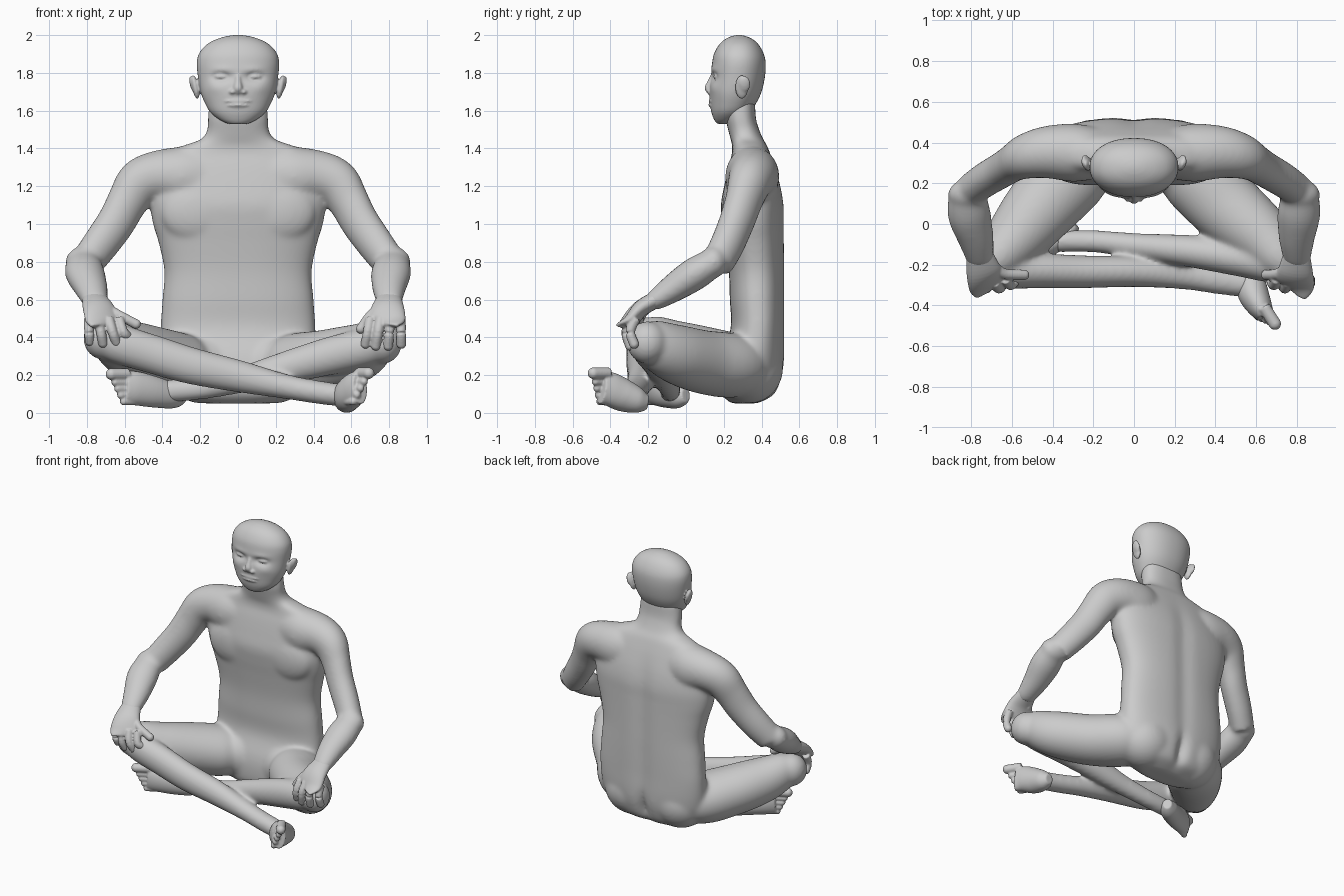
import bpy, bmesh, math
from mathutils import Vector, Matrix

bm = bmesh.new()
Z = Vector((0, 0, 1))


def spline(pts, n=6):
    """Catmull-Rom through points of any dimension."""
    p = [pts[0]] + list(pts) + [pts[-1]]
    out = []
    for i in range(1, len(p) - 2):
        for k in range(n):
            t = k / n
            out.append([0.5 * (2 * b + (c - a) * t + (2 * a - 5 * b + 4 * c - d) * t * t
                        + (3 * b - a - 3 * c + d) * t ** 3)
                        for a, b, c, d in zip(p[i - 1], p[i], p[i + 1], p[i + 2])])
    return out + [list(pts[-1])]


def loft(pts, flat=False, power=2.0, seg=40):
    """Skin of ellipses; each point is x, y, z, side radius, upper radius."""
    P = spline(pts)
    rings = []
    for i, (x, y, z, ra, rb) in enumerate(P):
        t = Vector(P[min(i + 1, len(P) - 1)][:3]) - Vector(P[max(i - 1, 0)][:3])
        a = Vector((1, 0, 0)) if flat else t.cross(Z).normalized()
        b = Vector((0, 1, 0)) if flat else a.cross(t).normalized()
        ring = []
        for k in range(seg):
            c, s = math.cos(2 * math.pi * k / seg), math.sin(2 * math.pi * k / seg)
            u = math.copysign(abs(c) ** (2 / power), c) * max(ra, 0.004)
            v = math.copysign(abs(s) ** (2 / power), s) * max(rb, 0.004)
            ring.append(bm.verts.new(Vector((x, y, z)) + a * u + b * v))
        rings.append(ring)
    for r, q in zip(rings, rings[1:]):
        for k in range(seg):
            bm.faces.new((r[k], r[(k + 1) % seg], q[(k + 1) % seg], q[k]))
    bm.faces.new(rings[0][::-1])
    bm.faces.new(rings[-1])


def ball(c, r, tilt=0.0):
    r = r if isinstance(r, tuple) else (r, r, r)
    m = Matrix.Translation(c) @ Matrix.Rotation(tilt, 4, 'Y') @ Matrix.Diagonal((*r, 1))
    bmesh.ops.create_uvsphere(bm, u_segments=32, v_segments=20, radius=1, matrix=m)


def digit(pts, r):
    """Finger or toe: round-ended tube."""
    loft([(*p, r, r) for p in pts], seg=16)
    ball(pts[-1], r)


def dent(c, r, off):
    """Soft push of the surface around a point."""
    c, off = Vector(c), Vector(off)
    for v in bm.verts:
        d = sum(((v.co[i] - c[i]) / r[i]) ** 2 for i in range(3))
        if d < 9:
            v.co += off * math.exp(-d)


def finish(name, voxel, blend):
    """Fuse the pieces collected so far into one smooth skin."""
    bmesh.ops.recalc_face_normals(bm, faces=bm.faces)
    mesh = bpy.data.meshes.new(name)
    bm.to_mesh(mesh)
    bm.clear()
    ob = bpy.data.objects.new(name, mesh)
    bpy.context.collection.objects.link(ob)
    skin = ob.modifiers.new("skin", 'REMESH')
    skin.mode, skin.voxel_size, skin.use_smooth_shade = 'VOXEL', voxel, True
    soft = ob.modifiers.new("soften", 'SMOOTH')
    soft.factor, soft.iterations = 0.5, blend


# Torso and neck: z, y centre, half width, half depth
torso = [(.05, .31, .18, .07), (.10, .33, .31, .14), (.2, .345, .385, .165), (.3, .357, .41, .165),
         (.45, .38, .41, .143), (.6, .378, .40, .146), (.75, .375, .39, .148), (.9, .365, .42, .156),
         (1.0, .357, .45, .163), (1.1, .352, .465, .167), (1.2, .352, .46, .15), (1.3, .348, .45, .124),
         (1.37, .345, .40, .102), (1.415, .337, .29, .092), (1.45, .322, .195, .086),
         (1.5, .305, .163, .082), (1.56, .29, .16, .08), (1.66, .285, .15, .08)]
loft([(0, y, z, w, d) for z, y, w, d in torso], flat=True, power=2.4, seg=96)
for s in (-1, 1):
    ball((s * .21, .265, 1.065), (.2, .075, .165))    # chest muscle
    ball((s * .19, .335, .24), (.2, .18, .19))        # buttock
for z in (.4, .6, .8, 1.0, 1.2):                      # spine groove
    dent((0, .54, z), (.06, .08, .14), (0, -.012, 0))
dent((0, .53, .17), (.035, .12, .11), (0, -.045, 0))

# Arms: one run from shoulder to elbow, then the forearm
wrists = ((-1, .76), (1, .80))
for s, wx in wrists:
    loft([(s * x, y, z, a, b) for x, y, z, a, b in
          [(.12, .34, 1.24, .11, .16), (.28, .35, 1.25, .142, .163), (.42, .353, 1.255, .13, .135),
           (.52, .335, 1.215, .113, .127), (.585, .305, 1.12, .094, .112), (.645, .268, 1.01, .088, .106),
           (.73, .218, .89, .085, .1), (.805, .165, .79, .08, .092)]])
    ball((s * .815, .145, .798), (.1, .075, .085))
    loft([(s * x, y, z, a, b) for x, y, z, a, b in
          [(.82, .15, .80, .09, .075), (.81, .05, .738, .106, .087), ((wx + .8) / 2, -.06, .665, .091, .076),
           (wx, -.15, .605, .073, .058), (wx - .005, -.19, .58, .066, .045)]])

# Thighs and knees: side, knee x, knee z, drop of the middle
for s, kx, kz, dz in ((-1, .715, .395, -.01), (1, .765, .372, -.03)):
    loft([(s * .16, .34, .25, .14, .13), (s * .30, .25, .25, .19, .17), (s * .45, .09, .30 + dz, .18, .168),
          (s * (kx - .14), -.06, .345 + dz, .153, .155), (s * (kx - .04), -.17, kz - .005, .116, .125),
          (s * kx, -.215, kz, .08, .09)])
    ball((s * kx, -.205, kz), (.104, .108, .113))

# Shins: front one crosses to +x, rear one to -x
loft([(-.74, -.2, .40, .07, .075), (-.65, -.225, .37, .09, .103), (-.45, -.23, .31, .086, .103),
      (-.25, -.235, .25, .081, .098), (0, -.235, .195, .075, .086), (.25, -.255, .14, .067, .066),
      (.42, -.28, .11, .066, .062), (.57, -.3, .09, .063, .06)])
loft([(.79, -.19, .365, .07, .075), (.7, -.2, .35, .09, .1), (.52, -.17, .31, .088, .102),
      (.33, -.14, .26, .082, .092), (.15, -.12, .21, .071, .08), (0, -.105, .17, .061, .068),
      (-.2, -.085, .13, .055, .06), (-.39, -.085, .115, .055, .06)])
finish("body", .011, 22)

# Head: z, y centre, half width, half depth
head = [(1.53, .20, .05, .035), (1.55, .215, .095, .065), (1.59, .235, .145, .1), (1.64, .25, .175, .122),
        (1.70, .262, .198, .138), (1.78, .275, .212, .143), (1.85, .28, .218, .142), (1.90, .28, .207, .132),
        (1.945, .28, .172, .108), (1.975, .28, .122, .078), (1.993, .28, .065, .042), (2.0, .28, .02, .012)]
loft([(0, y, z, w, d) for z, y, w, d in head], flat=True, power=2.15, seg=128)
for s in (-1, 1):
    dent((s * .085, .14, 1.778), (.05, .06, .024), (0, .024, 0))   # eye socket
    dent((s * .085, .14, 1.815), (.06, .05, .018), (0, -.006, 0))  # brow
    dent((s * .12, .15, 1.72), (.05, .06, .03), (0, -.006, 0))     # cheek
    ball((s * .085, .165, 1.78), (.04, .02, .014))                 # eye
    ball((s * .028, .128, 1.70), (.02, .02, .014))                 # nostril
    ball((s * .226, .295, 1.725), (.018, .035, .064), s * .2)      # ear
    ball((s * .24, .308, 1.74), (.015, .032, .045), s * .25)       # ear rim
loft([(0, .155, 1.80, .016, .02), (0, .137, 1.76, .017, .022), (0, .12, 1.72, .024, .022),
      (0, .132, 1.692, .02, .02)], flat=True)                      # nose
ball((0, .14, 1.651), (.078, .021, .011))                          # upper lip
ball((0, .14, 1.629), (.062, .022, .011))                          # lower lip
ball((0, .18, 1.562), (.06, .03, .03))                             # chin
finish("head", .007, 3)

# Hands: knuckle x, fingertip x's, fingertip z's, thumb tip
hands = [(.715, (.585, .645, .715, .785), (.385, .355, .35, .36), (.54, -.25, .47)),
         (.785, (.675, .73, .795, .865), (.345, .335, .335, .345), (.65, -.25, .445))]
for (s, wx), (kx, tx, tz, th) in zip(wrists, hands):
    loft([(s * wx, -.15, .605, .066, .045), (s * (wx + kx) / 2, -.235, .555, .088, .043),
          (s * kx, -.285, .49, .104, .035), (s * (kx - .01), -.3, .455, .094, .025)])
    for i in range(4):
        bx = kx - .085 + .054 * i
        y = (-.29, -.307, -.307, -.285)[i]
        digit([(s * bx, y + .02, .5), (s * (bx + tx[i]) / 2, y - .01, .43),
               (s * tx[i], y + .01, tz[i] + .02)], .026)
    digit([(s * (kx - .03), -.21, .55), (s * (kx - .08), -.245, .52), (s * th[0], th[1], th[2])], .026)
finish("hands", .006, 4)

# Feet resting on their outer edges, with five toes each
feet = [([(.57, -.2, .055, .03, .035), (.573, -.25, .064, .062, .066), (.582, -.33, .092, .076, .086),
          (.615, -.4, .125, .064, .09), (.647, -.45, .135, .045, .088)], (.692, -.49, .21), (.61, -.455, .06)),
        ([(-.29, .0, .095, .03, .04), (-.34, -.045, .09, .058, .066), (-.44, -.11, .11, .06, .082),
          (-.54, -.16, .13, .055, .09), (-.60, -.19, .135, .04, .085)], (-.67, -.23, .205), (-.605, -.2, .06))]
for path, big, little in feet:
    loft(path)
    big, little = Vector(big), Vector(little)
    d = Vector(path[-1][:3]) - Vector(path[-2][:3])
    d = Vector((d.x, d.y, 0)).normalized()
    for i in range(5):
        tip = big.lerp(little, (0, .3, .53, .76, 1)[i])
        digit([tip - d * .1, tip - d * .05, tip], .031 if i == 0 else .0205)
finish("feet", .006, 6)
